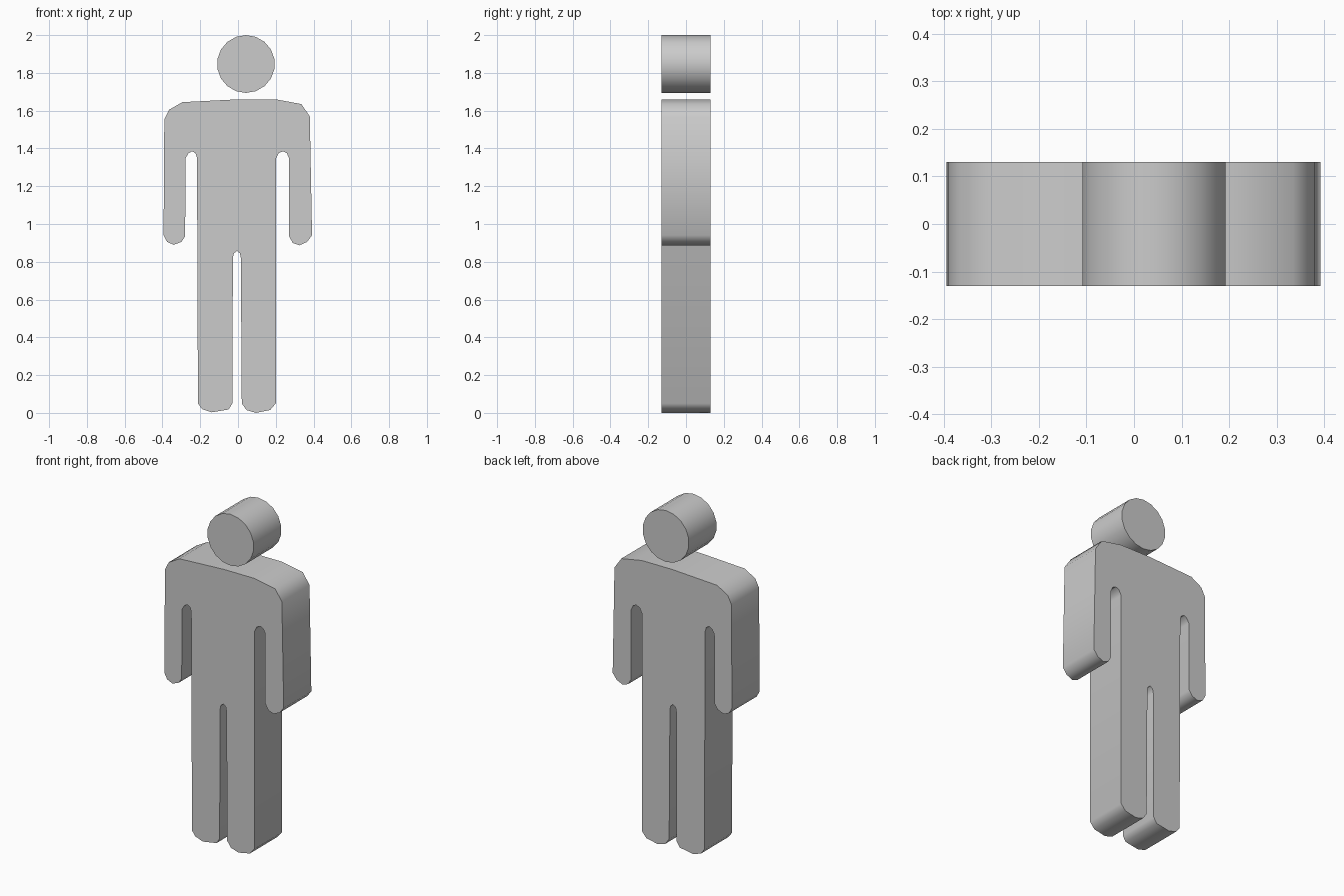
import bpy
import bmesh
import math

if "Cube" in bpy.data.objects:
    bpy.data.objects.remove(bpy.data.objects["Cube"], do_unlink=True)

HALF_DEPTH = 0.13

# One plain grey for the whole figure
grey = bpy.data.materials.new("plain grey")
grey.use_nodes = True
grey.diffuse_color = (0.6, 0.6, 0.6, 1)
grey.node_tree.nodes["Principled BSDF"].inputs["Base Color"].default_value = (0.6, 0.6, 0.6, 1)


def extrude_outline(name, outline):
    """Turn a closed front outline (x, z) into a slab with smooth sides."""
    bm = bmesh.new()
    front = bm.faces.new([bm.verts.new((x, -HALF_DEPTH, z)) for x, z in outline])
    result = bmesh.ops.extrude_face_region(bm, geom=[front], use_keep_orig=True)
    moved = [v for v in result["geom"] if isinstance(v, bmesh.types.BMVert)]
    bmesh.ops.translate(bm, verts=moved, vec=(0, 2 * HALF_DEPTH, 0))
    bmesh.ops.recalc_face_normals(bm, faces=bm.faces)
    mesh = bpy.data.meshes.new(name)
    bm.to_mesh(mesh)
    bm.free()
    mesh.materials.append(grey)
    obj = bpy.data.objects.new(name, mesh)
    bpy.context.collection.objects.link(obj)
    bpy.ops.object.select_all(action="DESELECT")
    obj.select_set(True)
    bpy.context.view_layer.objects.active = obj
    bpy.ops.object.shade_smooth_by_angle(angle=math.radians(50))
    return obj


# Head: a round disc, slightly off centre
SIDES = 18
head_outline = []
for i in range(SIDES):
    a = math.tau * i / SIDES + math.pi / 2
    head_outline.append((0.042 + 0.153 * math.cos(a), 1.847 + 0.153 * math.sin(a)))
extrude_outline("head", head_outline)

# Body: sections of the outline, clockwise from the right shoulder
shoulders = [(-.39, 1.555), (-.365, 1.605), (-.295, 1.645), (0, 1.66),
             (.2, 1.66), (.335, 1.635), (.38, 1.57)]
left_hand = [(.392, .94), (.365, .905), (.325, .887), (.29, .9), (.27, .935)]
left_armpit = [(.27, 1.35), (.258, 1.375), (.238, 1.385), (.215, 1.375), (.2, 1.345)]
left_foot = [(.2, .05), (.17, .015), (.095, 0), (.045, .015), (.02, .05)]
crotch = [(.015, .82), (.01, .845), (-.005, .857), (-.022, .845), (-.027, .82)]
right_foot = [(-.03, .05), (-.05, .018), (-.14, .003), (-.19, .02), (-.212, .05)]
right_armpit = [(-.217, 1.35), (-.225, 1.375), (-.243, 1.385), (-.262, 1.375), (-.277, 1.35)]
right_hand = [(-.28, .935), (-.3, .905), (-.34, .89), (-.375, .905), (-.394, .94)]
extrude_outline("body", shoulders + left_hand + left_armpit + left_foot
                + crotch + right_foot + right_armpit + right_hand)
